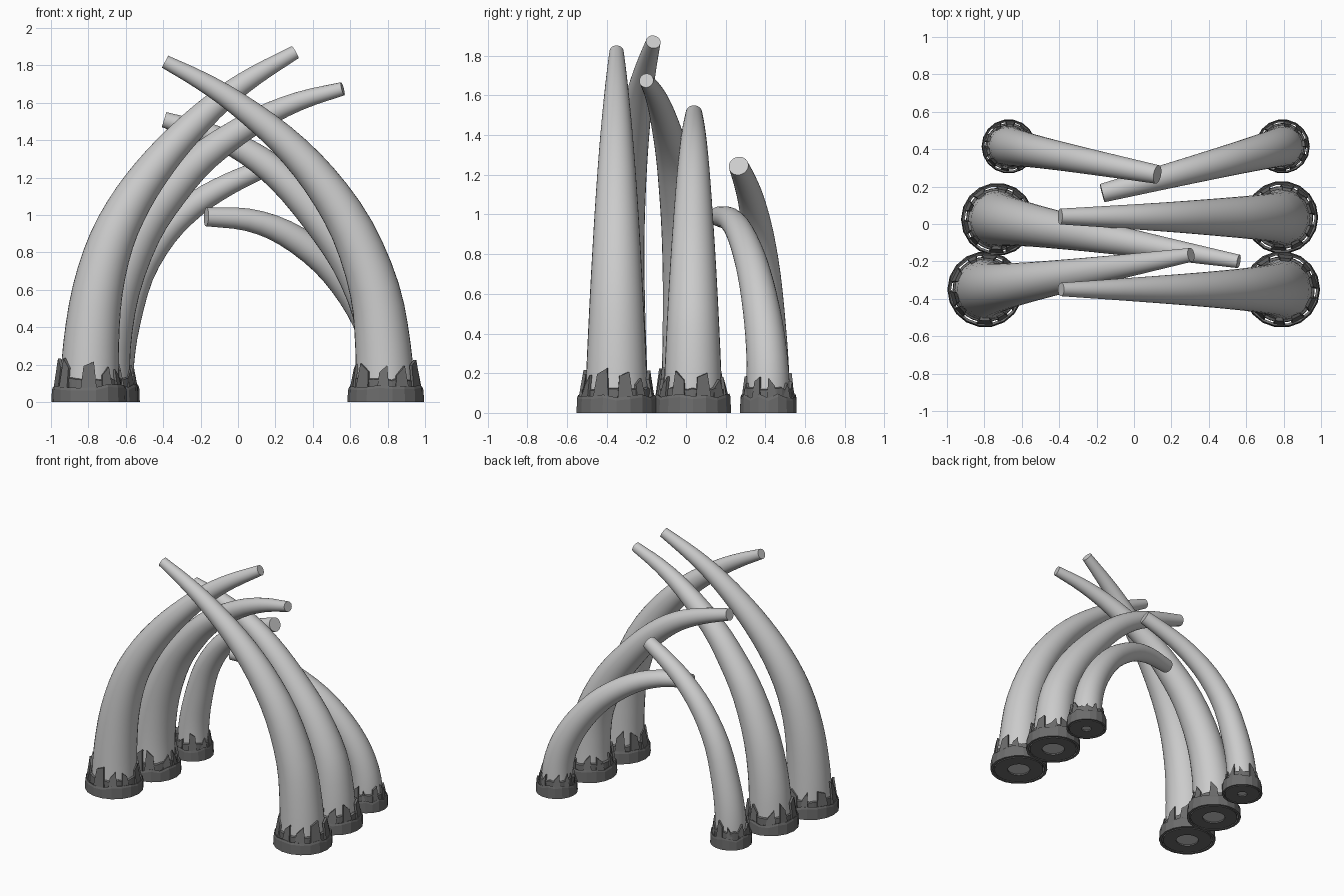
import bpy, bmesh, math, random
from mathutils import Vector

if "Cube" in bpy.data.objects:
    bpy.data.objects.remove(bpy.data.objects["Cube"])

random.seed(4)

dark = bpy.data.materials.new("dark_collar")
dark.diffuse_color = (0.15, 0.15, 0.15, 1)
dark.use_nodes = True
dark.node_tree.nodes["Principled BSDF"].inputs["Base Color"].default_value = dark.diffuse_color


def finish(name, bm, mat=None, smooth=None):
    bmesh.ops.recalc_face_normals(bm, faces=bm.faces)
    me = bpy.data.meshes.new(name)
    bm.to_mesh(me)
    bm.free()
    ob = bpy.data.objects.new(name, me)
    bpy.context.collection.objects.link(ob)
    if mat:
        me.materials.append(mat)
    if smooth:
        bpy.ops.object.select_all(action='DESELECT')
        ob.select_set(True)
        bpy.context.view_layer.objects.active = ob
        bpy.ops.object.shade_smooth_by_angle(angle=math.radians(smooth))
    return ob


def spline(pts, steps=3):
    # Catmull-Rom through the path points
    p = [2 * pts[0] - pts[1]] + pts + [2 * pts[-1] - pts[-2]]
    out = []
    for i in range(1, len(p) - 2):
        a, b, c, d = p[i - 1:i + 3]
        for s in range(steps):
            t = s / steps
            out.append(0.5 * (2 * b + (c - a) * t + (2 * a - 5 * b + 4 * c - d) * t * t
                              + (3 * b - a - 3 * c + d) * t ** 3))
    return out + [pts[-1]]


def tusk(name, base_y, tip_y, profile, r0, r1, sides=32):
    # tapered sweep leaning within one vertical plane
    x0, x1 = profile[0][0], profile[-1][0]
    pts = [Vector((x, base_y + (tip_y - base_y) * (x - x0) / (x1 - x0), z)) for x, z in profile]
    path = spline(pts)
    side = Vector((x1 - x0, tip_y - base_y, 0)).normalized().cross(Vector((0, 0, 1)))
    run = [0]
    for a, b in zip(path, path[1:]):
        run.append(run[-1] + (b - a).length)
    bm = bmesh.new()
    rings = []
    for i, p in enumerate(path):
        tan = (path[min(i + 1, len(path) - 1)] - path[max(i - 1, 0)]).normalized()
        if i == 0:
            tan = Vector((0, 0, 1))
        nrm = side.cross(tan).normalized()
        r = r0 + (r1 - r0) * (run[i] / run[-1]) ** 1.15
        rings.append([bm.verts.new(p + r * (math.cos(k * math.tau / sides) * nrm
                                            + math.sin(k * math.tau / sides) * side))
                      for k in range(sides)])
    for a, b in zip(rings, rings[1:]):
        for k in range(sides):
            j = (k + 1) % sides
            bm.faces.new((a[k], a[j], b[j], b[k]))
    bm.faces.new(rings[0])
    bm.faces.new(rings[-1])
    finish(name, bm, smooth=35)


def lathe(name, cx, cy, prof, sides, wobble=0.0):
    # closed profile spun about a vertical axis, upper edge made uneven by wobble
    bm = bmesh.new()
    loops = []
    for k in range(sides):
        a = k * math.tau / sides
        wob = random.uniform(-wobble, wobble)
        loops.append([bm.verts.new((cx + q * math.cos(a), cy + q * math.sin(a),
                                    z + (wob if z > 0.05 else 0))) for q, z in prof])
    n = len(prof)
    for k in range(sides):
        a, b = loops[k], loops[(k + 1) % sides]
        for i in range(n):
            bm.faces.new((a[i], b[i], b[(i + 1) % n], a[(i + 1) % n]))
    finish(name, bm, dark)


def crown(name, cx, cy, r, h, count=10):
    # tall slanted shards leaning in to the tusk
    bm = bmesh.new()
    th, step = 0.016, math.tau / count

    def v(a, q, z):
        return bm.verts.new((cx + q * math.cos(a), cy + q * math.sin(a), z))

    for k in range(count):
        a0 = k * step + random.uniform(-0.08, 0.08)
        a1 = a0 + step * random.uniform(0.45, 0.8)
        top = h * random.uniform(0.8, 1.1)
        cuts = [0, random.uniform(0.02, 0.06)]
        random.shuffle(cuts)
        w = a1 - a0
        b0, b1 = a0 + 0.15 * w, a1 - 0.15 * w
        lo, hi = r * 0.96, r * 0.83
        o = [v(a0, lo, 0.05), v(a1, lo, 0.05), v(b1, hi, top - cuts[1]), v(b0, hi, top - cuts[0])]
        lo, hi = lo - th, hi - th
        i = [v(a0, lo, 0.05), v(a1, lo, 0.05), v(b1, hi, top - cuts[1]), v(b0, hi, top - cuts[0])]
        bm.faces.new(o)
        bm.faces.new(i[::-1])
        for m in range(4):
            j = (m + 1) % 4
            bm.faces.new((o[m], i[m], i[j], o[j]))
    finish(name, bm, dark)


# name, root y, tip y, (x, z) path, root radius, tip radius, collar radius, foot hole, shard height
tusks = [
    ("left_front", -0.35, -0.165,
     [(-.795, .01), (-.785, .31), (-.75, .6), (-.675, .865), (-.56, 1.09), (-.415, 1.29),
      (-.255, 1.465), (-.085, 1.62), (.09, 1.745), (.305, 1.87)], .161, .037, .203, .08, .215),
    ("left_middle", 0.025, -0.2,
     [(-.73, .01), (-.715, .3), (-.65, .61), (-.52, .91), (-.36, 1.13), (-.175, 1.32),
      (.1, 1.505), (.33, 1.61), (.56, 1.675)], .153, .036, .195, .08, .21),
    ("left_back", 0.415, 0.265,
     [(-.67, .01), (-.66, .22), (-.62, .43), (-.535, .69), (-.395, .905), (-.225, 1.06),
      (-.05, 1.165), (.125, 1.245)], .112, .05, .145, .035, .185),
    ("right_front", -0.35, -0.35,
     [(.79, .01), (.775, .3), (.73, .6), (.61, .92), (.435, 1.19), (.23, 1.41),
      (-.01, 1.6), (-.2, 1.72), (-.39, 1.82)], .16, .036, .205, .08, .215),
    ("right_middle", 0.035, 0.04,
     [(.79, .01), (.78, .25), (.735, .5), (.605, .765), (.425, 1.0), (.235, 1.2),
      (.045, 1.34), (-.16, 1.435), (-.395, 1.51)], .15, .042, .195, .08, .21),
    ("right_back", 0.415, 0.165,
     [(.795, .01), (.785, .2), (.73, .39), (.62, .58), (.46, .76), (.25, .905),
      (.05, .975), (-.17, .99)], .112, .05, .145, .035, .185),
]

for name, y0, y1, path, r0, r1, cr, hole, h in tusks:
    x = path[0][0]
    tusk(name + "_tusk", y0, y1, path, r0, r1)
    # thin outer collar wall, standing clear of the inner foot
    lathe(name + "_collar", x, y0, [(cr, 0), (cr * 0.985, 0.07), (cr * 0.96, 0.085),
                                    (cr * 0.9, 0.08), (cr * 0.91, 0)], 18, 0.012)
    # foot ring hugging the root, with a hole underneath
    lathe(name + "_foot", x, y0, [(hole, 0), (cr * 0.86, 0), (cr * 0.85, 0.12), (r0, 0.125),
                                  (r0, 0.02), (hole, 0.012)], 32, 0.008)
    crown(name + "_jagged_crown", x, y0, cr, h)
